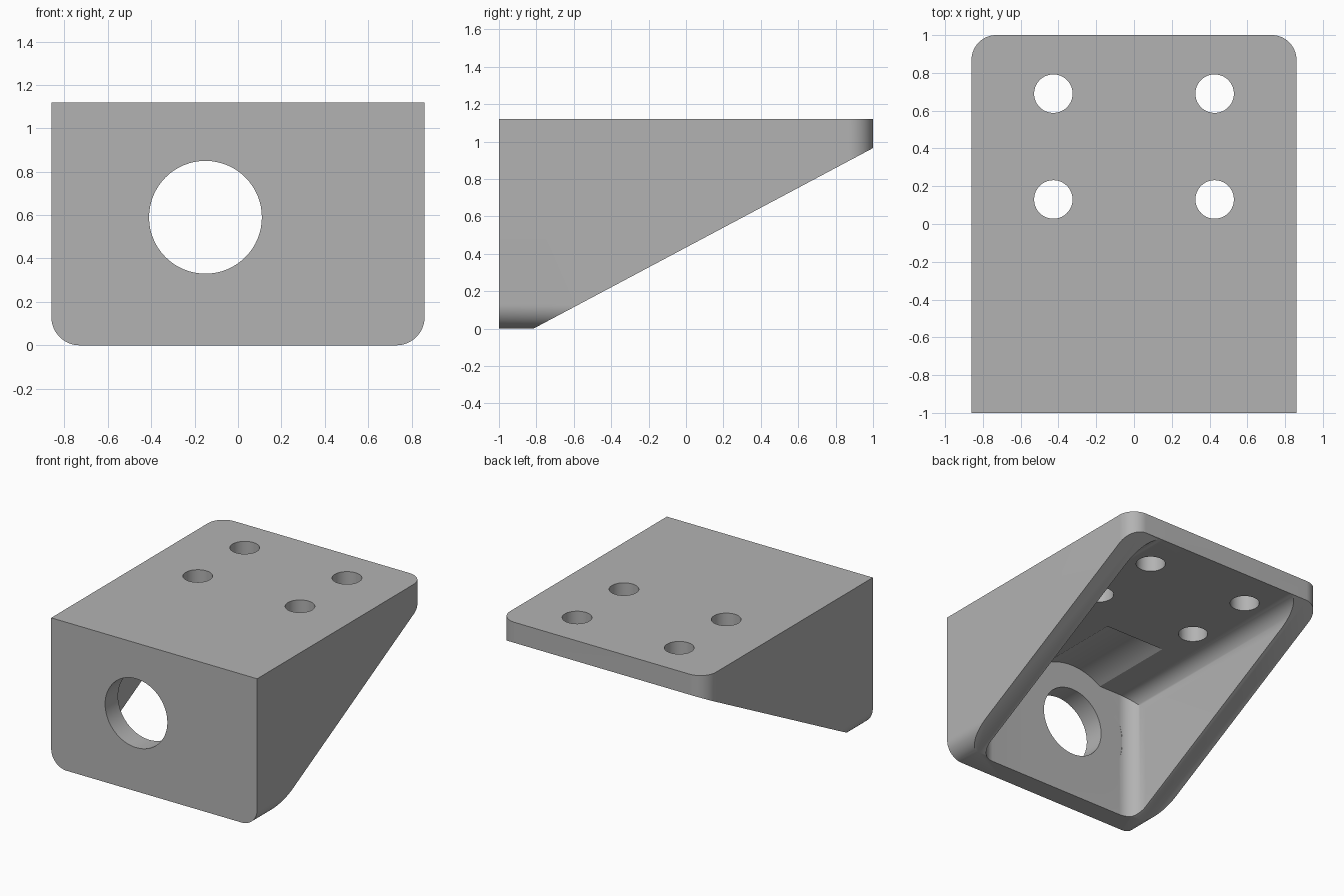
import bpy
import bmesh
from math import sin, cos, pi, radians
from mathutils import Vector

if "Cube" in bpy.data.objects:
    bpy.data.objects.remove(bpy.data.objects["Cube"])

W, H, D = 0.86, 1.12, 1.0      # half width, height, half depth
T, R = 0.155, 0.13             # wall thickness, corner radius
BORE_X, BORE_Z = -0.15, 0.59   # bore axis

grey = bpy.data.materials.new("plain grey")
grey.use_nodes = True
colour = (0.45, 0.45, 0.45, 1)
grey.diffuse_color = colour
grey.node_tree.nodes["Principled BSDF"].inputs["Base Color"].default_value = colour


def arc(cx, cy, r, start, end, steps=16):
    return [(cx + r * cos(radians(start + (end - start) * i / steps)),
             cy + r * sin(radians(start + (end - start) * i / steps)))
            for i in range(steps + 1)]


def round_top(half, low, high, r):
    """Outline with two rounded corners on its high side."""
    return ([(-half, low), (half, low)]
            + arc(half - r, high - r, r, 0, 90)
            + arc(-half + r, high - r, r, 90, 180))


def flip(points):
    return [(a, -b) for a, b in points]


def prism(name, points, axis, start, end):
    """Extrude an outline along one axis."""
    place = {"x": lambda a, b, d: (d, a, b),
             "y": lambda a, b, d: (a, d, b),
             "z": lambda a, b, d: (a, b, d)}[axis]
    bm = bmesh.new()
    face = bm.faces.new([bm.verts.new(place(a, b, start)) for a, b in points])
    new = bmesh.ops.extrude_face_region(bm, geom=[face])["geom"]
    bmesh.ops.translate(bm, vec=Vector(place(0, 0, end - start)),
                        verts=[v for v in new if isinstance(v, bmesh.types.BMVert)])
    bmesh.ops.recalc_face_normals(bm, faces=bm.faces)
    mesh = bpy.data.meshes.new(name)
    bm.to_mesh(mesh)
    bm.free()
    mesh.materials.append(grey)
    obj = bpy.data.objects.new(name, mesh)
    bpy.context.collection.objects.link(obj)
    return obj


def combine(obj, tool, operation):
    """Apply a boolean and discard the tool."""
    tool.hide_render = True
    mod = obj.modifiers.new("cut", "BOOLEAN")
    mod.operation, mod.solver, mod.object = operation, "EXACT", tool
    bpy.ops.object.select_all(action="DESELECT")
    bpy.context.view_layer.objects.active = obj
    obj.select_set(True)
    bpy.ops.object.modifier_apply(modifier=mod.name)
    bpy.data.objects.remove(tool)


# Outer body: sloped side profile with rounded bottom and back corners
side = [(-D, 0), (-0.815, 0), (D, H - T), (D, H), (-D, H)]
bracket = prism("mounting_bracket", side, "x", -W, W)
combine(bracket, prism("front_outline", flip(round_top(W, -H - 0.5, 0, R)),
                       "y", -2, 2), "INTERSECT")
combine(bracket, prism("top_outline", round_top(W + 0.0, -D - 0.5, D, R),
                       "z", -1, 2), "INTERSECT")

# Hollow inside, filleted along the ceiling and the front corners
hollow = prism("hollow", round_top(W - T, -0.5, H - T, R), "y", -D + T, 2)
combine(hollow, prism("hollow_plan", flip(round_top(W - T, -3, D - T, R)),
                      "z", -2, 2), "INTERSECT")
combine(bracket, hollow, "DIFFERENCE")

# Shallow clearance groove in the ceiling, around the bore axis
combine(bracket, prism("groove", arc(BORE_X, BORE_Z, 0.45, 0, 360, 96)[:-1],
                       "y", -D + T, -0.17), "DIFFERENCE")

# Large bore through the front plate
combine(bracket, prism("bore", arc(BORE_X, BORE_Z, 0.26, 0, 360, 64)[:-1],
                       "y", -2, -0.5), "DIFFERENCE")

# Four bolt holes through the top plate
for x in (-0.427, 0.427):
    for y in (0.13, 0.69):
        combine(bracket, prism("bolt_hole", arc(x, y, 0.102, 0, 360, 40)[:-1],
                               "z", 0.8, 2), "DIFFERENCE")

bpy.ops.object.shade_smooth_by_angle(angle=radians(30))
